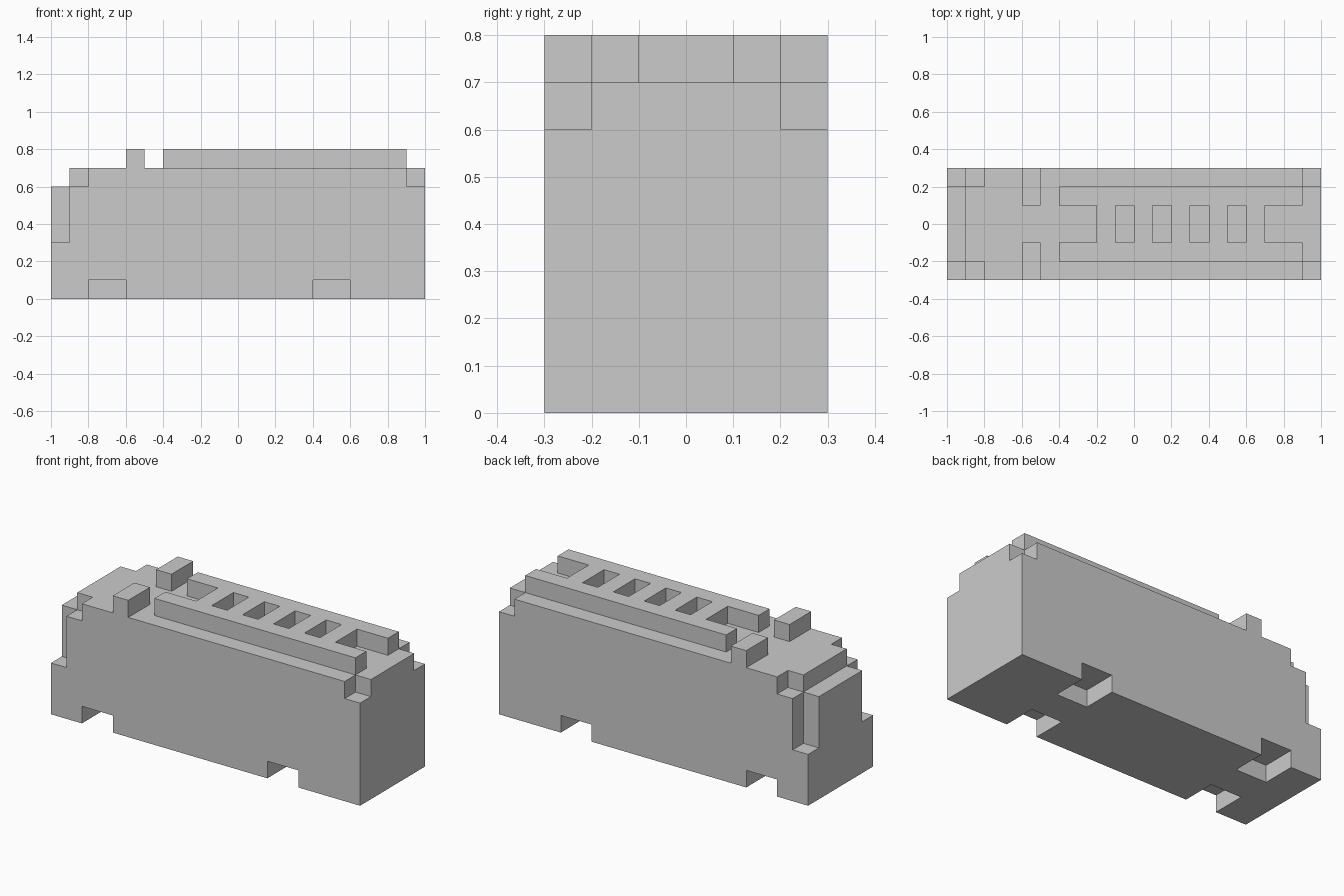
import bpy
import bmesh
from mathutils import Matrix, Vector

if "Cube" in bpy.data.objects:
    bpy.data.objects.remove(bpy.data.objects["Cube"])


def boxes(name, bounds):
    """One object made of axis-aligned boxes (x0, x1, y0, y1, z0, z1)."""
    bm = bmesh.new()
    for x0, x1, y0, y1, z0, z1 in bounds:
        mid = Vector((x0 + x1, y0 + y1, z0 + z1)) / 2
        size = Matrix.Diagonal((x1 - x0, y1 - y0, z1 - z0, 1))
        bmesh.ops.create_cube(bm, size=1, matrix=Matrix.Translation(mid) @ size)
    mesh = bpy.data.meshes.new(name)
    bm.to_mesh(mesh)
    bm.free()
    obj = bpy.data.objects.new(name, mesh)
    bpy.context.collection.objects.link(obj)
    return obj


def both_sides(bounds):
    """Mirror boxes across the centre line."""
    return bounds + [(a, b, -d, -c, e, f) for a, b, c, d, e, f in bounds]


def cut(target, bounds):
    """Subtract boxes from the target, then discard the cutter."""
    cutter = boxes("cutter", bounds)
    cutter.hide_render = True
    mod = target.modifiers.new("cut", 'BOOLEAN')
    mod.operation = 'DIFFERENCE'
    mod.solver = 'EXACT'
    mod.object = cutter
    bpy.context.view_layer.objects.active = target
    bpy.ops.object.modifier_apply(modifier=mod.name)
    bpy.data.objects.remove(cutter)


# Main body
body = boxes("body", [(-1, 1, -0.3, 0.3, 0, 0.7)])

# Lowered step along the nose, then its corner notches
cut(body, [(-1.2, -0.9, -0.5, 0.5, 0.6, 0.9)])
cut(body, both_sides([(-1.2, -0.8, 0.2, 0.5, 0.6, 0.9)]))
cut(body, both_sides([(-1.2, -0.9, 0.2, 0.5, 0.3, 0.9)]))

# Rear upper corner notches
cut(body, both_sides([(0.9, 1.2, 0.2, 0.5, 0.6, 0.9)]))

# Underside pockets
cut(body, both_sides([(x, x + 0.2, 0.1, 0.5, -0.2, 0.1) for x in (-0.8, 0.4)]))

# Raised roof grille with open ends and four vents
grille = boxes("roof_grille", [(-0.4, 0.9, -0.2, 0.2, 0.7, 0.8)])
vents = [(-0.1 + 0.2 * i, 0.2 * i, -0.1, 0.1, 0.6, 0.9) for i in range(4)]
cut(grille, vents + [(-0.6, -0.2, -0.1, 0.1, 0.6, 0.9),
                     (0.7, 1.1, -0.1, 0.1, 0.6, 0.9)])

# Pair of small roof blocks behind the nose
boxes("roof_blocks", both_sides([(-0.6, -0.5, 0.1, 0.3, 0.7, 0.8)]))
